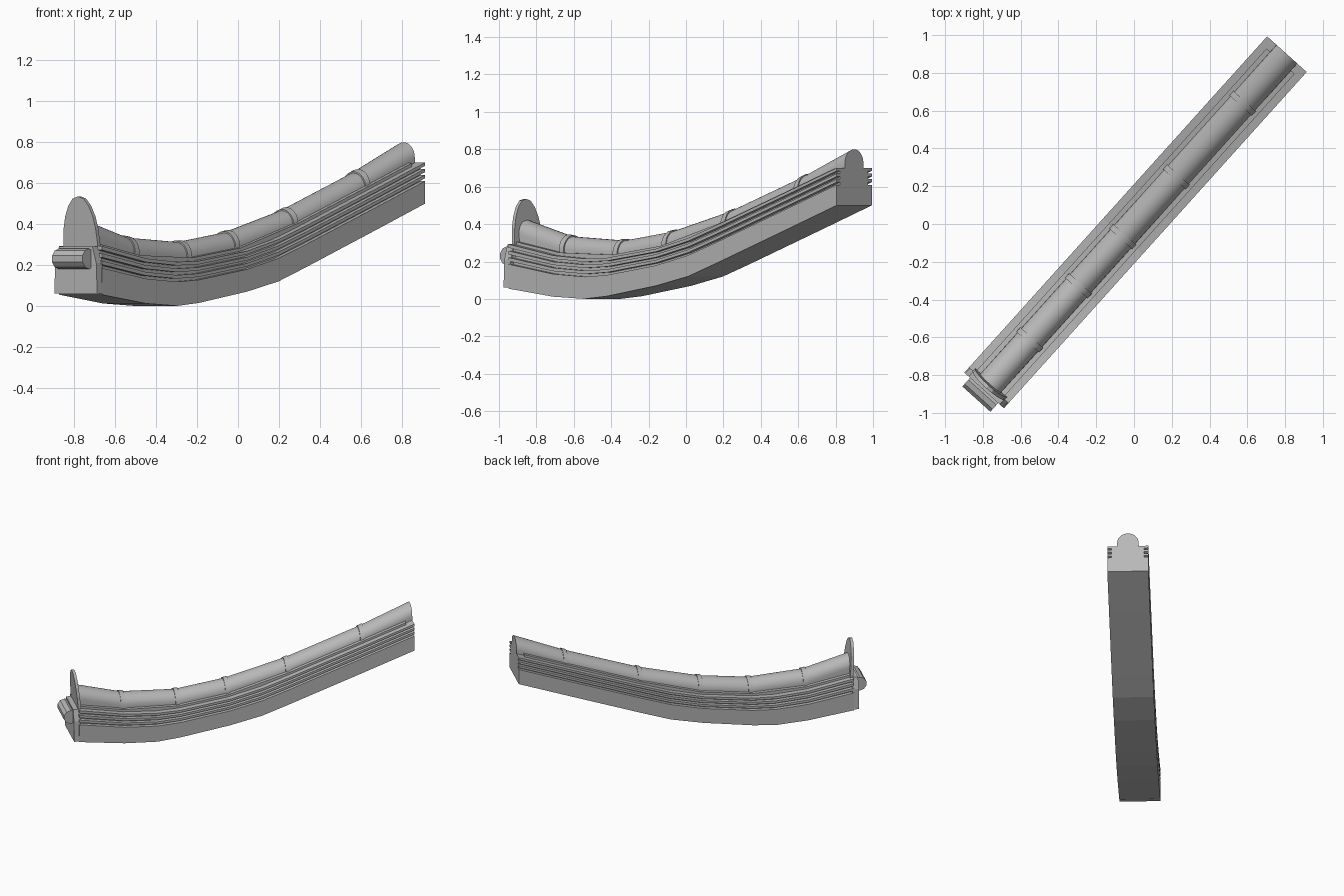
import bpy, bmesh, math
from mathutils import Vector

cube = bpy.data.objects.get("Cube")
if cube:
    bpy.data.objects.remove(cube, do_unlink=True)

stone = bpy.data.materials.new("grey stone")
stone.use_nodes = True
GREY = (0.48, 0.48, 0.48, 1)
stone.diffuse_color = GREY
stone.node_tree.nodes["Principled BSDF"].inputs["Base Color"].default_value = GREY

# The ridge runs diagonally: s along it, n across it
ALONG = Vector((0.669, 0.743, 0))
ACROSS = Vector((0.743, -0.669, 0))
UP = Vector((0, 0, 1))

# Sweep of the ridge: position, underside, eave top, crest
SWEEP = [(-1.19, 0.06, 0.30, 0.435), (-0.83, 0.012, 0.232, 0.335),
         (-0.6, 0, 0.215, 0.32), (-0.44, 0.015, 0.22, 0.312),
         (-0.09, 0.07, 0.268, 0.36), (0.14, 0.12, 0.325, 0.415),
         (0.335, 0.187, 0.39, 0.47), (0.86, 0.374, 0.575, 0.655),
         (1.21, 0.50, 0.70, 0.80)]
JOINTS = [-1.15, -0.825, -0.44, -0.09, 0.335, 0.86, 1.21]


def place(s, n, z):
    return ALONG * s + ACROSS * n + UP * z


def at(s):
    """Underside, eave and crest heights at s."""
    for a, b in zip(SWEEP, SWEEP[1:]):
        if s <= b[0]:
            break
    t = (s - a[0]) / (b[0] - a[0])
    return [p + (q - p) * t for p, q in zip(a[1:], b[1:])]


def loft(name, rings, smooth=False):
    """Skin a row of matching rings and cap both ends."""
    bm = bmesh.new()
    rows = [[bm.verts.new(p) for p in ring] for ring in rings]
    count = len(rows[0])
    for a, b in zip(rows, rows[1:]):
        for i in range(count):
            j = (i + 1) % count
            bm.faces.new((a[i], a[j], b[j], b[i]))
    bm.faces.new(rows[0][::-1])
    bm.faces.new(rows[-1])
    bmesh.ops.recalc_face_normals(bm, faces=bm.faces)
    mesh = bpy.data.meshes.new(name)
    bm.to_mesh(mesh)
    bm.free()
    mesh.materials.append(stone)
    obj = bpy.data.objects.new(name, mesh)
    bpy.context.collection.objects.link(obj)
    if smooth:
        bpy.ops.object.select_all(action="DESELECT")
        obj.select_set(True)
        bpy.context.view_layer.objects.active = obj
        bpy.ops.object.shade_smooth_by_angle(angle=math.radians(35))
    return obj


# Body with three grooves down each side
side = [(0.141, 0)]
for low in (0.55, 0.70, 0.85):
    side += [(0.141, low), (0.112, low), (0.112, low + 0.07), (0.141, low + 0.07)]
side += [(0.141, 1)]
outline = side + [(-n, h) for n, h in reversed(side)]


def body_ring(s):
    under, eave, _ = at(s)
    return [place(s, n, under + (eave - under) * h) for n, h in outline]


loft("ridge_body", [body_ring(s) for s in [-1.15] + [p[0] for p in SWEEP[1:]]])

# Plain block closing the near end
loft("end_block", [[place(s, n, z) for n, z in
     ((-0.141, 0.06), (0.141, 0.06), (0.135, 0.21), (0.11, 0.29),
      (-0.11, 0.29), (-0.135, 0.21))] for s in (-1.186, -1.14)])


# Round cover tiles, straight from joint to joint
def tile_ring(s, eave, crest, grow=0):
    r = 0.074 + grow
    arc = [(r * math.cos(a), crest + grow - r + r * math.sin(a))
           for a in (math.pi * i / 14 for i in range(15))]
    return [place(s, n, z) for n, z in [(r, eave - 0.02)] + arc + [(-r, eave - 0.02)]]


def strip_ring(s, eave):
    return [place(s, n, eave + z) for n, z in
            ((0.1, -0.02), (0.1, 0.016), (-0.1, 0.016), (-0.1, -0.02))]


for i, (a, b) in enumerate(zip(JOINTS, JOINTS[1:]), 1):
    ends = [(a, *at(a)[1:]), (b, *at(b)[1:])]
    loft(f"cover_tile_{i}", [tile_ring(*e) for e in ends], True)
    # Bedding strip under each tile
    stop = 0.05 if b == JOINTS[-1] else 0
    loft(f"bedding_strip_{i}", [strip_ring(a, at(a)[1]), strip_ring(b - stop, at(b - stop)[1])])
    # Raised lip over each joint
    if b != JOINTS[-1]:
        loft(f"joint_lip_{i}", [tile_ring(s, *at(s)[1:], 0.007)
                                for s in (b - 0.016, b + 0.016)], True)

# Pointed end plate, leaning slightly outward
half = [(0.115, 0.22), (0.113, 0.3), (0.105, 0.38), (0.09, 0.44),
        (0.066, 0.49), (0.035, 0.525)]
arch = half + [(0, 0.535)] + [(-n, z) for n, z in reversed(half)]
loft("end_plate", [[place(s - (z - 0.22) * 0.08, n, z) for n, z in arch]
                   for s in (-1.145, -1.125)])

# Round bar across the near end
loft("end_bar", [[place(-1.2 + 0.05 * math.cos(a), n, 0.23 + 0.05 * math.sin(a))
                  for a in (math.tau * (k + 0.5) / 10 for k in range(10))]
                 for n in (-0.1, 0.1)])
